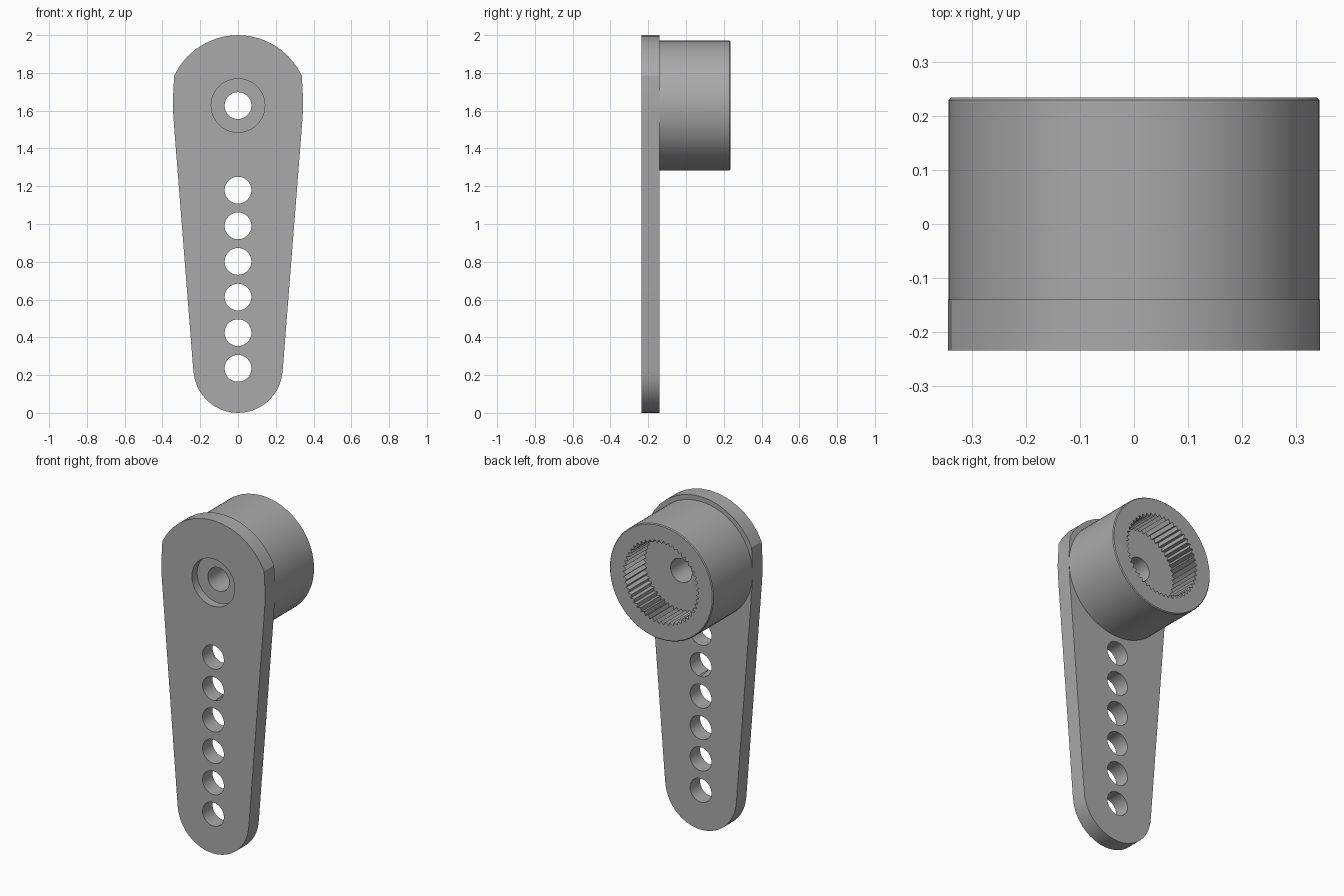
import bpy, bmesh
from math import sin, cos, pi, radians

cube = bpy.data.objects.get("Cube")
if cube:
    bpy.data.objects.remove(cube, do_unlink=True)

GREY = (0.40, 0.40, 0.40, 1)
FRONT, MID, BACK = -0.235, -0.14, 0.235   # plate front, plate back, hub back
HUB_Z = 1.627

mat = bpy.data.materials.new("grey plastic")
mat.use_nodes = True
mat.diffuse_color = GREY
mat.node_tree.nodes["Principled BSDF"].inputs["Base Color"].default_value = GREY


def arc(z, radius, start, end, steps):
    """Points (x, z) along an arc, angles in degrees."""
    angles = [radians(start + (end - start) * i / steps) for i in range(steps + 1)]
    return [(radius * cos(a), z + radius * sin(a)) for a in angles]


def circle(z, radius, steps=48):
    return arc(z, radius, 0, 360, steps)[:-1]


def loft(name, sections):
    """Solid running along y through (y, profile) sections."""
    bm = bmesh.new()
    rings = [[bm.verts.new((x, y, z)) for x, z in pts] for y, pts in sections]
    n = len(rings[0])
    for a, b in zip(rings, rings[1:]):
        for i in range(n):
            j = (i + 1) % n
            bm.faces.new((a[i], a[j], b[j], b[i]))
    bm.faces.new(rings[0])
    bm.faces.new(rings[-1])
    bmesh.ops.recalc_face_normals(bm, faces=bm.faces)
    mesh = bpy.data.meshes.new(name)
    bm.to_mesh(mesh)
    bm.free()
    mesh.materials.append(mat)
    obj = bpy.data.objects.new(name, mesh)
    bpy.context.collection.objects.link(obj)
    return obj


def combine(target, tool, operation):
    """Apply a boolean and discard the tool."""
    tool.hide_render = True
    mod = target.modifiers.new(operation.lower(), 'BOOLEAN')
    mod.operation, mod.solver, mod.object = operation, 'EXACT', tool
    bpy.context.view_layer.objects.active = target
    bpy.ops.object.modifier_apply(modifier=mod.name)
    bpy.data.objects.remove(tool, do_unlink=True)


# Tapered arm plate: round tip, straight flanks, wide rounded head
half = [(0.237, 0.23), (0.337, 1.5), (0.344, 1.6), (0.345, 1.65)]
tip = arc(0.236, 0.236, 180, 360, 24)[1:-1]
head = arc(HUB_Z, 0.373, 25, 155, 14)
outline = tip + half + head + [(-x, z) for x, z in reversed(half)]
arm = loft("servo_arm", [(FRONT, outline), (MID, outline)])

# Hub with a finely chamfered back rim
hub = loft("hub", [(MID - 0.02, circle(HUB_Z, 0.344, 64)),
                   (BACK - 0.005, circle(HUB_Z, 0.344, 64)),
                   (BACK, circle(HUB_Z, 0.339, 64))])
combine(arm, hub, 'UNION')

# Toothed socket in the back of the hub
TEETH = 50
socket = []
for i in range(TEETH * 2):
    a, r = pi * i / TEETH, (0.252, 0.232)[i % 2]
    socket.append((r * cos(a), HUB_Z + r * sin(a)))
combine(arm, loft("socket_cutter", [(0.045, socket), (BACK + 0.1, socket)]), 'DIFFERENCE')

# Screw recess in the front
recess = circle(HUB_Z, 0.142)
combine(arm, loft("recess_cutter", [(FRONT - 0.1, recess), (FRONT + 0.05, recess)]), 'DIFFERENCE')

# Screw hole and the row of linkage holes
for z in [HUB_Z] + [0.236 + 0.1886 * i for i in range(6)]:
    hole = circle(z, 0.071, 32)
    combine(arm, loft("hole_cutter", [(FRONT - 0.1, hole), (BACK + 0.1, hole)]), 'DIFFERENCE')

# Smooth round walls, crisp edges
bpy.ops.object.select_all(action='DESELECT')
arm.select_set(True)
bpy.context.view_layer.objects.active = arm
bpy.ops.object.shade_smooth_by_angle(angle=radians(22))
